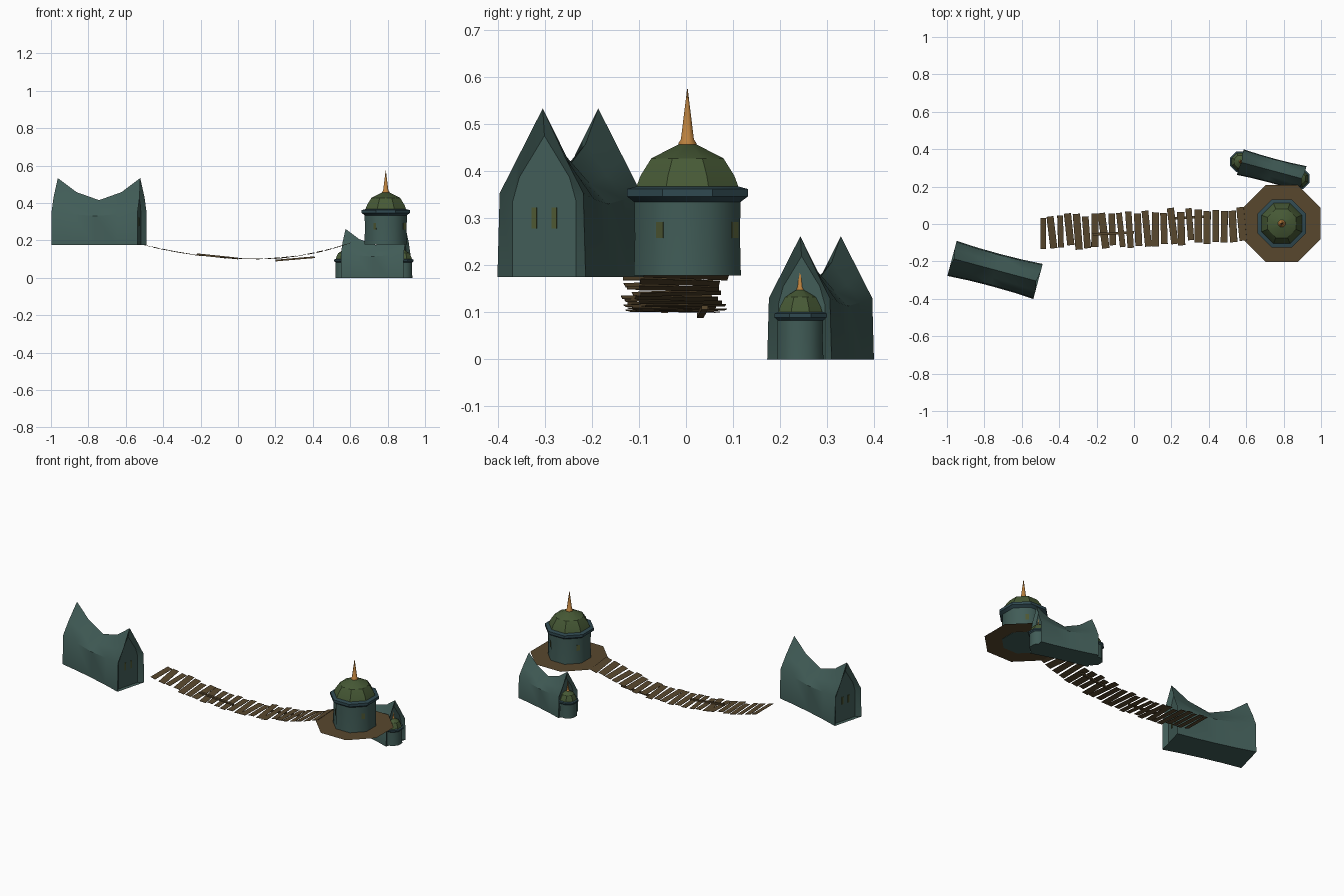
import bpy, bmesh, math, random
from mathutils import Matrix, Vector

if "Cube" in bpy.data.objects:
    bpy.data.objects.remove(bpy.data.objects["Cube"])

random.seed(4)


def mat(name, rgb):
    m = bpy.data.materials.new(name)
    m.diffuse_color = (*rgb, 1)
    m.use_nodes = True
    m.node_tree.nodes["Principled BSDF"].inputs["Base Color"].default_value = m.diffuse_color
    return m


TEAL = mat("teal_shell", (0.053, 0.108, 0.096))
RIM = mat("blue_teal_rim", (0.030, 0.068, 0.082))
GREEN = mat("moss_green", (0.062, 0.100, 0.036))
WOOD = mat("brown_wood", (0.098, 0.064, 0.027))
GOLD = mat("gold", (0.50, 0.22, 0.048))
GLASS = mat("olive_glass", (0.075, 0.095, 0.032))


def finish(name, bm, material, smooth=None, matrix=None, recalc=True):
    if recalc:
        bmesh.ops.recalc_face_normals(bm, faces=bm.faces)
    me = bpy.data.meshes.new(name)
    bm.to_mesh(me)
    bm.free()
    me.materials.append(material)
    if matrix:
        me.transform(matrix)
    ob = bpy.data.objects.new(name, me)
    bpy.context.collection.objects.link(ob)
    if smooth:
        bpy.ops.object.select_all(action='DESELECT')
        ob.select_set(True)
        bpy.context.view_layer.objects.active = ob
        bpy.ops.object.shade_smooth_by_angle(angle=math.radians(smooth))
    return ob


def loft(bm, rings):
    """Bridge closed rings of equal length and cap both ends."""
    vs = [[bm.verts.new(p) for p in r] for r in rings]
    n = len(vs[0])
    for a, b in zip(vs, vs[1:]):
        for i in range(n):
            j = (i + 1) % n
            bm.faces.new((a[i], a[j], b[j], b[i]))
    bm.faces.new(vs[0])
    bm.faces.new(vs[-1])


def lathe(name, profile, material, matrix, smooth=50, sides=8):
    bm = bmesh.new()
    ph = math.pi / sides
    loft(bm, [[(r * math.cos(ph + 2 * math.pi * i / sides),
                r * math.sin(ph + 2 * math.pi * i / sides), z)
               for i in range(sides)] for r, z in profile])
    return finish(name, bm, material, smooth, matrix)


def plate(name, size, material, matrix):
    """Thin box plate: x, y, z sizes."""
    bm = bmesh.new()
    bmesh.ops.create_cube(bm, size=1)
    bmesh.ops.scale(bm, vec=size, verts=bm.verts)
    return finish(name, bm, material, None, matrix)


# saddle-backed house: cross sections lofted along x, recessed gable ends
def house(name, loc, scale):
    m = (Matrix.Translation(loc) @ Matrix.Rotation(math.radians(-15), 4, 'Z')
         @ Matrix.Scale(scale, 4))

    def section(x, xp, pts):
        # pts: half outline from base to ridge; xp is the ridge x
        half = [(xp if y == 0 else x, y, z) for y, z in pts]
        return half + [(px, -y, z) for px, y, z in half[-2::-1]]

    wall = [(0.070, 0), (0.070, 0.160), (0.055, 0.212), (0, 0.300)]
    end = [(0.097, 0), (0.092, 0.178), (0.052, 0.254), (0, 0.358)]
    quarter = [(0.091, 0), (0.086, 0.165), (0.046, 0.215), (0, 0.283)]
    mid = [(0.089, 0), (0.083, 0.155), (0.043, 0.198), (0, 0.240)]
    left = [section(-0.214, -0.214, wall), section(-0.238, -0.228, end),
            section(-0.125, -0.125, quarter)]
    right = [[(-x, y, z) for x, y, z in r] for r in reversed(left)]
    bm = bmesh.new()
    loft(bm, left + [section(0, 0, mid)] + right)
    finish(name, bm, TEAL, 35, m)
    # paired slit windows in each gable
    for s in (-1, 1):
        for k in (-1, 1):
            plate(name + "_window", (0.004, 0.011, 0.045), GLASS,
                  m @ Matrix.Translation((s * 0.215, k * 0.022, 0.125)))


# round tower: body, flared rim, dome and spike
def tower(name, loc, sxy, sz):
    m = Matrix.Translation(loc) @ Matrix.Diagonal((sxy, sxy, sz, 1))
    lathe(name + "_body", [(0.123, 0), (0.121, 0.08), (0.122, 0.158)], TEAL, m)
    lathe(name + "_rim", [(0.122, 0.156), (0.139, 0.168), (0.139, 0.184),
                          (0.114, 0.190)], RIM, m, 30)
    lathe(name + "_dome", [(0.118, 0.187), (0.108, 0.212), (0.083, 0.249),
                           (0.022, 0.278)], GREEN, m, 30)
    lathe(name + "_spike", [(0.020, 0.276), (0.021, 0.281), (0.015, 0.289),
                            (0.008, 0.342), (0.0008, 0.396)], GOLD, m)


house("large_house", (-0.743, -0.2455, 0.175), 1.0)
house("small_house", (0.736, 0.286, 0), 0.73)

# main tower and the two turrets on the small house gables
tower("main_tower", (0.79, 0.003, 0.178), 1, 1)
tower("right_turret", (0.883, 0.243, 0), 0.43, 0.53)
tower("left_turret", (0.569, 0.333, 0), 0.43, 0.53)

# main tower windows, one on every other face
for k in range(4):
    plate("tower_window", (0.004, 0.020, 0.034), GLASS,
          Matrix.Translation((0.79, 0.003, 0.275))
          @ Matrix.Rotation(math.radians(45 + 90 * k), 4, 'Z')
          @ Matrix.Translation((0.112, 0.030, 0)))

# octagonal deck around the tower, open under the tower
bm = bmesh.new()
deck = [[bm.verts.new((r * math.cos(math.pi / 8 * (2 * i + 1)),
                       r * math.sin(math.pi / 8 * (2 * i + 1)), 0))
         for i in range(8)] for r in (0.12, 0.223)]
for i in range(8):
    j = (i + 1) % 8
    bm.faces.new((deck[0][i], deck[1][i], deck[1][j], deck[0][j]))
finish("deck", bm, WOOD, None, Matrix.Translation((0.79, 0.003, 0.18)), False)


# sagging plank bridge
def sag(x):
    return 0.101 + (0.205 if x < 0.1 else 0.34) * (x - 0.1) ** 2


COUNT = 24
for i in range(COUNT):
    x = -0.485 + 1.06 * i / (COUNT - 1)
    y = -0.045 + 0.045 * (x + 0.5) / 1.08
    slope = math.atan((sag(x + 0.01) - sag(x - 0.01)) / 0.02)
    m = (Matrix.Translation((x, y + random.uniform(-0.012, 0.012), sag(x)))
         @ Matrix.Rotation(-slope, 4, 'Y')
         @ Matrix.Rotation(math.radians(random.uniform(-1, 8)), 4, 'Z')
         @ Matrix.Rotation(math.radians(random.uniform(-1.5, 1.5)), 4, 'X'))
    plate("bridge_plank", (random.uniform(0.030, 0.041),
                           random.uniform(0.165, 0.195), 0.0015), WOOD, m)

# two beams under the planks
for a, b in (((-0.22, -0.055, 0.126), (0.0, -0.045, 0.103)),
             ((0.20, 0.030, 0.092), (0.41, 0.040, 0.110))):
    a, b = Vector(a), Vector(b)
    d = b - a
    plate("bridge_beam", (d.length, 0.014, 0.009), WOOD,
          Matrix.Translation((a + b) / 2) @ d.to_track_quat('X', 'Z').to_matrix().to_4x4())
